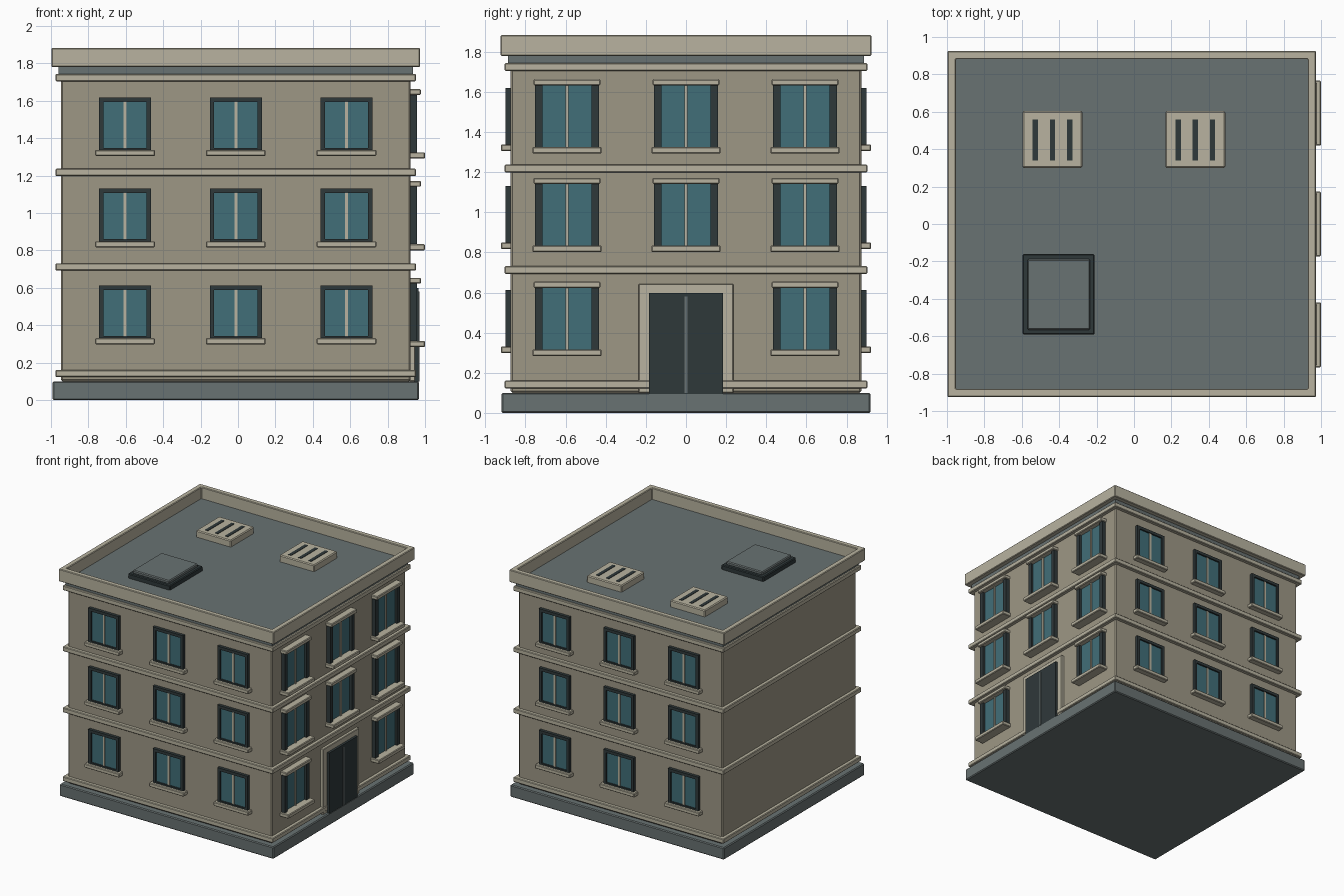
import bpy, bmesh
from mathutils import Vector

if "Cube" in bpy.data.objects:
    bpy.data.objects.remove(bpy.data.objects["Cube"])

CX = -0.012            # centre of the building body (sills on the right reach x = 1)
HX, HY = 0.935, 0.875  # half size of the walls


def material(name, rgb):
    m = bpy.data.materials.new(name)
    m.diffuse_color = (*rgb, 1)
    m.use_nodes = True
    m.node_tree.nodes["Principled BSDF"].inputs["Base Color"].default_value = m.diffuse_color
    return m


WALL = material("wall_stone", (0.34, 0.31, 0.235))
TRIM = material("trim_stone", (0.48, 0.45, 0.35))
SLATE = material("slate", (0.14, 0.168, 0.168))
DARK = material("dark_metal", (0.028, 0.04, 0.042))
GLASS = material("glass", (0.053, 0.156, 0.188))


def finish(name, bm, mat, bevel):
    bmesh.ops.recalc_face_normals(bm, faces=bm.faces)
    me = bpy.data.meshes.new(name)
    bm.to_mesh(me)
    bm.free()
    me.materials.append(mat)
    ob = bpy.data.objects.new(name, me)
    bpy.context.collection.objects.link(ob)
    if bevel:
        mod = ob.modifiers.new("bevel", 'BEVEL')
        mod.width = bevel
        mod.segments = 1
    return ob


def box(name, x, y, z, mat, bevel=0.0):
    """Box from (min, max) ranges on each axis."""
    bm = bmesh.new()
    bmesh.ops.create_cube(bm, size=1)
    for v in bm.verts:
        v.co = Vector([min(r) if c < 0 else max(r) for r, c in zip((x, y, z), v.co)])
    return finish(name, bm, mat, bevel)


def ring(name, u, v, w, t, axes, mat, bevel=0.0):
    """Rectangular frame in the u-v plane, extruded over w; axes maps u, v, w to x/y/z."""
    bm = bmesh.new()
    loops = []
    for inset, depth in ((0, w[0]), (0, w[1]), (t, w[1]), (t, w[0])):
        a, b, c, d = u[0] + inset, u[1] - inset, v[0] + inset, v[1] - inset
        loop = []
        for p, q in ((a, c), (b, c), (b, d), (a, d)):
            co = [0, 0, 0]
            for axis, val in zip(axes, (p, q, depth)):
                co[axis] = val
            loop.append(bm.verts.new(co))
        loops.append(loop)
    for i in range(4):
        l0, l1 = loops[i], loops[(i + 1) % 4]
        for k in range(4):
            n = (k + 1) % 4
            bm.faces.new((l0[k], l0[n], l1[n], l1[k]))
    return finish(name, bm, mat, bevel)


def around(c, h):
    return (c - h, c + h)


def slab(name, grow, z, mat, bevel=0.0):
    """Storey-wide slab projecting beyond the walls."""
    return box(name, around(CX, HX + grow), around(0, HY + grow), z, mat, bevel)


# Main masses
slab("plinth", 0.045, (0, 0.1), SLATE, 0.007)
slab("walls", 0, (0.1, 1.745), WALL, 0.01)
for i, z in enumerate((0.142, 0.712, 1.218, 1.724)):
    slab(f"band_{i}", 0.029, around(z, 0.0195), TRIM, 0.005)
slab("roof_deck", 0.012, (1.743, 1.787), SLATE)
ring("parapet", around(CX, HX + 0.05), around(0, HY + 0.05), (1.78, 1.883), 0.044,
     (0, 1, 2), TRIM, 0.005)

# Front and back windows
for side, s in (("front", -1), ("back", 1)):
    for r, z in enumerate((0.318, 0.836, 1.325)):
        for c in (-1, 0, 1):
            x, tag = CX + c * 0.592, f"{side}_{r}_{c + 1}"
            ring(f"window_frame_{tag}", around(x, 0.139), (z, z + 0.294),
                 (s * (HY - 0.01), s * (HY + 0.025)), 0.024, (0, 2, 1), DARK)
            box(f"window_glass_{tag}", around(x, 0.118), (s * (HY - 0.01), s * (HY + 0.012)),
                (z + 0.02, z + 0.274), GLASS)
            box(f"window_mullion_{tag}", around(x, 0.008), (s * HY, s * (HY + 0.019)),
                (z + 0.02, z + 0.272), TRIM)
            box(f"window_sill_{tag}", around(x, 0.16), (s * (HY - 0.01), s * (HY + 0.048)),
                (z - 0.02, z + 0.013), TRIM, 0.005)

# Right side windows, leaving the ground floor centre for the door
X = CX + HX
for r, z in enumerate((0.314, 0.832, 1.323)):
    for c in (-1, 0, 1):
        if r == 0 and c == 0:
            continue
        y, tag = c * 0.593, f"right_{r}_{c + 1}"
        top = z + 0.309
        box(f"window_glass_{tag}", (X - 0.01, X + 0.014), around(y, 0.157), (z, top), GLASS)
        for s in (-1, 1):
            box(f"window_jamb_{tag}_{s}", (X - 0.01, X + 0.034), around(y + s * 0.141, 0.018),
                (z, top), DARK)
        box(f"window_mullion_{tag}", (X, X + 0.024), around(y, 0.008), (z, top), TRIM)
        box(f"window_lintel_{tag}", (X - 0.01, X + 0.055), around(y, 0.166),
            (top, top + 0.031), TRIM, 0.005)
        box(f"window_sill_{tag}", (X - 0.01, 1.0), around(y, 0.173),
            (z - 0.031, z + 0.002), TRIM, 0.005)

# Entrance
box("door_surround", (X - 0.01, X + 0.024), around(0, 0.237), (0.1, 0.643), TRIM, 0.004)
box("door", (X, X + 0.043), around(0, 0.185), (0.095, 0.598), DARK)
box("door_centre_strip", (X, X + 0.047), around(0, 0.007), (0.1, 0.58), SLATE)

# Roof vents
for i, x in enumerate((-0.436, 0.328)):
    box(f"roof_vent_{i}", around(x, 0.16), around(0.452, 0.152), (1.78, 1.842), TRIM, 0.007)
    for k in (-1, 0, 1):
        box(f"vent_slot_{i}_{k + 1}", around(x + k * 0.092, 0.014), around(0.45, 0.11),
            (1.83, 1.845), DARK)

# Roof hatch
box("hatch_base", around(-0.403, 0.193), around(-0.376, 0.215), (1.78, 1.825), DARK, 0.006)
box("hatch_lid", around(-0.402, 0.168), around(-0.377, 0.19), (1.82, 1.85), SLATE, 0.007)
